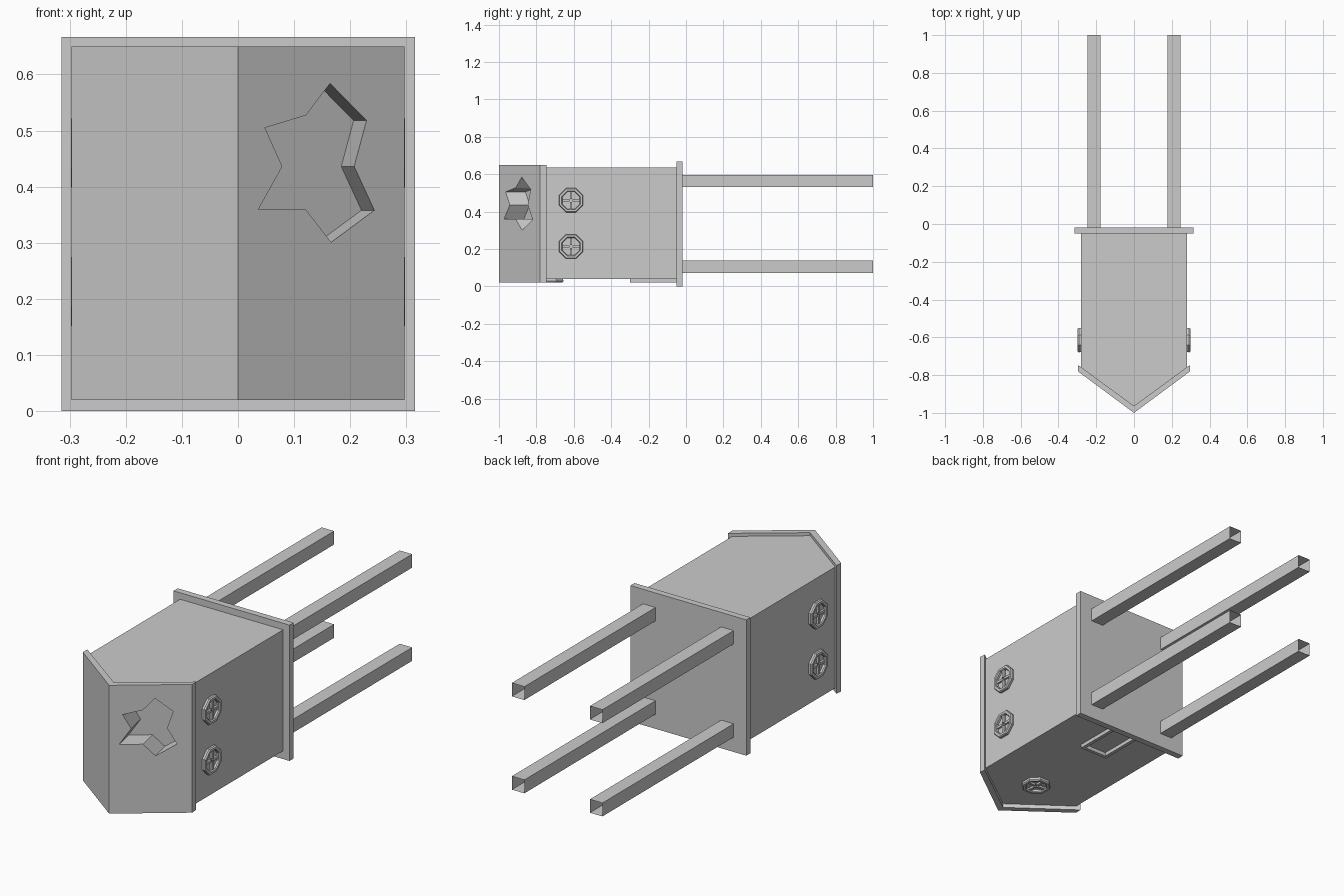
import bpy, bmesh
from math import radians, cos, sin, pi
from mathutils import Matrix, Vector

if "Cube" in bpy.data.objects:
    bpy.data.objects.remove(bpy.data.objects["Cube"])


def finish(bm, name):
    me = bpy.data.meshes.new(name)
    bmesh.ops.recalc_face_normals(bm, faces=bm.faces)
    bm.to_mesh(me)
    bm.free()
    ob = bpy.data.objects.new(name, me)
    bpy.context.collection.objects.link(ob)
    return ob


def prism(name, base, shift, caps=True):
    """Sweep a closed outline along a vector."""
    bm = bmesh.new()
    a = [bm.verts.new(p) for p in base]
    b = [bm.verts.new(Vector(p) + Vector(shift)) for p in base]
    n = len(a)
    for i in range(n):
        j = (i + 1) % n
        bm.faces.new((a[i], a[j], b[j], b[i]))
    if caps:
        bm.faces.new(a)
        bm.faces.new(b)
    return finish(bm, name)


def box(bm, lo, hi, mat=Matrix()):
    lo, hi = Vector(lo), Vector(hi)
    m = mat @ Matrix.Translation((lo + hi) / 2) @ Matrix.Diagonal((*(hi - lo), 1))
    bmesh.ops.create_cube(bm, size=1, matrix=m)


def cut(ob, tool):
    mod = ob.modifiers.new("star_cut", 'BOOLEAN')
    mod.operation = 'DIFFERENCE'
    mod.solver = 'EXACT'
    mod.object = tool


def wheel(name, mat):
    """Octagonal rim with a recessed disc and cross spokes, axis along local z."""
    bm = bmesh.new()
    profile = [(0.068, 0), (0.07, 0.012), (0.066, 0.018), (0.054, 0.018), (0.05, 0.013), (0.05, 0)]
    rings = []
    for k in range(8):
        t = (k + 0.5) * pi / 4
        rings.append([bm.verts.new((r * cos(t), r * sin(t), z)) for r, z in profile])
    n = len(profile)
    for k in range(8):
        p, q = rings[k], rings[(k + 1) % 8]
        for i in range(n):
            j = (i + 1) % n
            bm.faces.new((p[i], q[i], q[j], p[j]))
    bmesh.ops.create_circle(bm, cap_ends=True, segments=8, radius=0.052,
                            matrix=Matrix.Translation((0, 0, 0.003)) @ Matrix.Rotation(pi / 8, 4, 'Z'))
    for k in range(4):
        box(bm, (0.008, -0.006, 0), (0.051, 0.006, 0.013), Matrix.Rotation(k * pi / 2, 4, 'Z'))
    ob = finish(bm, name)
    ob.data.transform(mat)


# pointed main body and back plate
body = prism("body", [(-0.28, -0.04, 0.04), (0.28, -0.04, 0.04), (0.28, -0.763, 0.04),
                      (0, -0.965, 0.04), (-0.28, -0.763, 0.04)], (0, 0, 0.595))
bm = bmesh.new()
box(bm, (-0.315, -0.05, 0), (0.315, -0.018, 0.667))
finish(bm, "back_plate")

# V-shaped front panel
panel = prism("front_panel", [(0, -1, 0.02), (0.297, -0.78, 0.02), (0.295, -0.747, 0.02),
                              (0, -0.963, 0.02), (-0.295, -0.747, 0.02), (-0.297, -0.78, 0.02)],
              (0, 0, 0.63))

# star recess in the right half of the panel
star = [(0.164, 0.584), (0.229, 0.518), (0.207, 0.436), (0.243, 0.358), (0.166, 0.301),
        (0.121, 0.359), (0.036, 0.359), (0.079, 0.436), (0.048, 0.505), (0.121, 0.527)]
depth = Vector((-0.023, 0.106, 0))
lead = depth * 0.3
cutter = prism("star_cutter", [Vector((x, -1 + x * 0.741, z)) - lead for x, z in star],
               depth + lead)
cutter.hide_render = True
cutter.hide_viewport = True
for part in (body, panel):
    cut(part, cutter)

# four hollow legs, open at the ends
for side in (-1, 1):
    for z in (0.072, 0.53):
        xs = sorted((side * 0.178, side * 0.246))
        prism("leg", [(xs[0], -0.02, z), (xs[1], -0.02, z),
                      (xs[1], -0.02, z + 0.066), (xs[0], -0.02, z + 0.066)], (0, 1.02, 0), caps=False)

# wheels on both sides and underneath
for side in (-1, 1):
    for z in (0.46, 0.213):
        wheel("side_wheel", Matrix.Translation((side * 0.28, -0.615, z))
              @ Matrix.Rotation(side * pi / 2, 4, 'Y'))
wheel("bottom_wheel", Matrix.Translation((0, -0.72, 0.04)) @ Matrix.Rotation(pi, 4, 'X'))

# U-shaped handle underneath
bm = bmesh.new()
for side in (-1, 1):
    x = sorted((side * 0.06, side * 0.077))
    box(bm, (x[0], -0.283, 0.022), (x[1], -0.045, 0.041))
box(bm, (-0.077, -0.3, 0.022), (0.077, -0.283, 0.041))
finish(bm, "bottom_handle")
